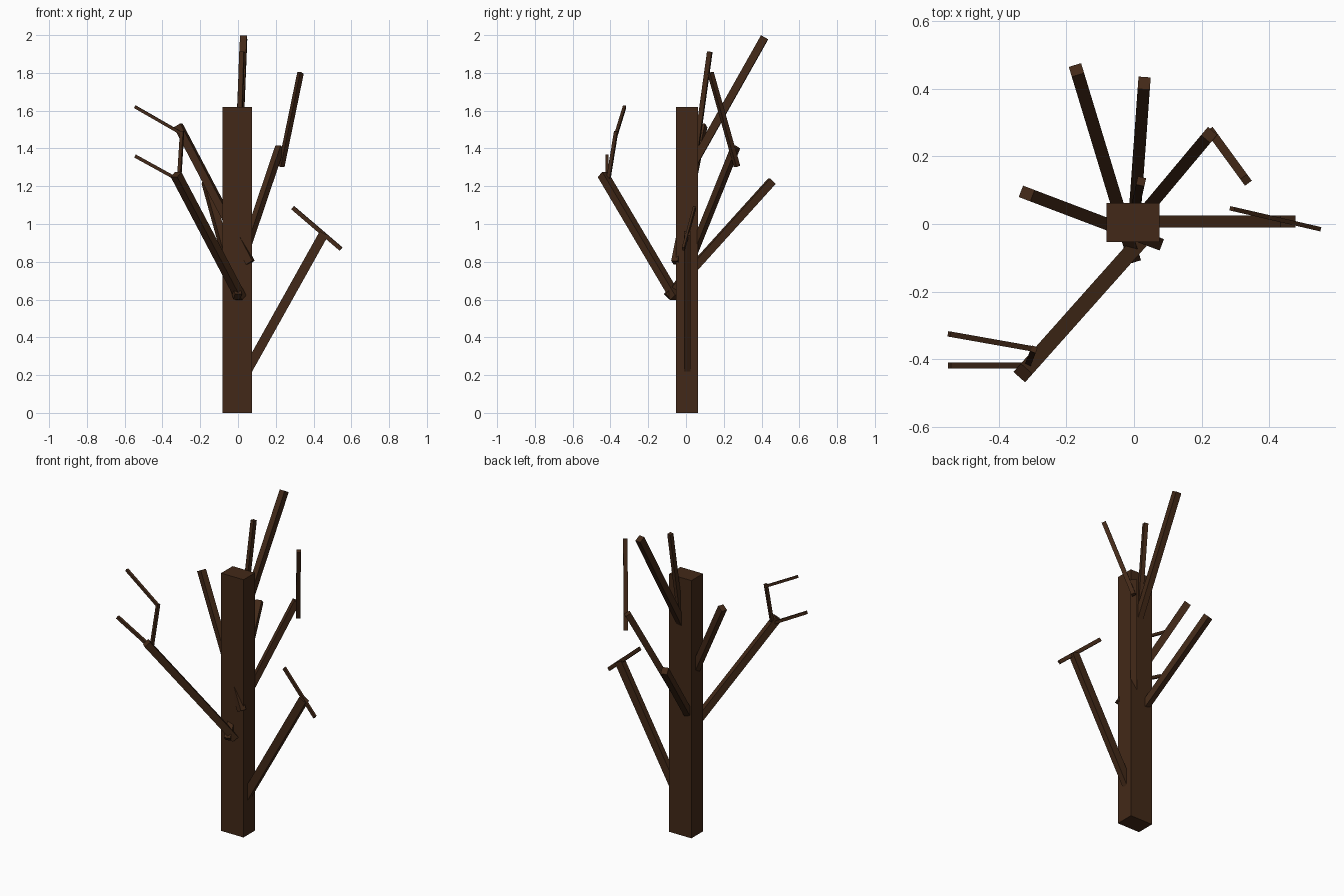
import bpy
from mathutils import Vector, Matrix

bark = bpy.data.materials.new("bark")
bark.diffuse_color = (0.055, 0.022, 0.009, 1)


def beam(name, start, end, width, depth=None):
    """Square-section beam between two points, its sides upright."""
    a, b = Vector(start), Vector(end)
    d = (b - a).normalized()
    side = d.cross(Vector((0, 0, 1)))
    side = side.normalized() if side.length > 1e-4 else Vector((1, 0, 0))
    up = side.cross(d)
    rot = Matrix((side, up, d)).transposed().to_4x4()
    bpy.ops.mesh.primitive_cube_add(size=1)
    ob = bpy.context.object
    ob.name = name
    ob.data.transform(Matrix.Translation((a + b) / 2) @ rot
                      @ Matrix.Diagonal((width, depth or width, (b - a).length, 1)))
    ob.data.materials.append(bark)
    return ob


# trunk
beam("trunk", (-0.003, 0.005, 0), (-0.003, 0.005, 1.62), 0.156, 0.115)

# main branches, running through or out of the trunk
branches = [
    ("branch_low_right", (0.03, 0.007, 0.19), (0.455, 0.007, 0.95), 0.036, 0.05),
    ("branch_front_left", (0.015, -0.055, 0.61), (-0.328, -0.44, 1.262), 0.046, 0.042),
    ("branch_back_left", (0.065, -0.055, 0.795), (-0.317, 0.09, 1.522), 0.036, 0.042),
    ("branch_back", (-0.002, -0.098, 0.615), (-0.17, 0.455, 1.227), 0.038, 0.042),
    ("branch_back_right", (0.01, 0.01, 0.78), (0.222, 0.263, 1.408), 0.036, 0.036),
    ("branch_top", (0.0, 0.0, 1.25), (0.03, 0.416, 1.988), 0.036, 0.042),
]
# thin twigs growing from the branch ends
twigs = [
    ("twig_low_right", (0.29, 0.045, 1.086), (0.545, -0.014, 0.868), 0.013, 0.022),
    ("twig_front_lower", (-0.32, -0.418, 1.236), (-0.545, -0.418, 1.36), 0.018, 0.018),
    ("twig_front_riser", (-0.312, -0.412, 1.23), (-0.296, -0.37, 1.49), 0.018, 0.018),
    ("twig_front_upper", (-0.292, -0.37, 1.475), (-0.546, -0.325, 1.621), 0.016, 0.016),
    ("twig_back_right", (0.229, 0.27, 1.305), (0.331, 0.13, 1.80), 0.025, 0.025),
    ("twig_top", (0.005, 0.055, 1.40), (0.021, 0.126, 1.912), 0.025, 0.025),
]
for part in branches + twigs:
    beam(*part)
